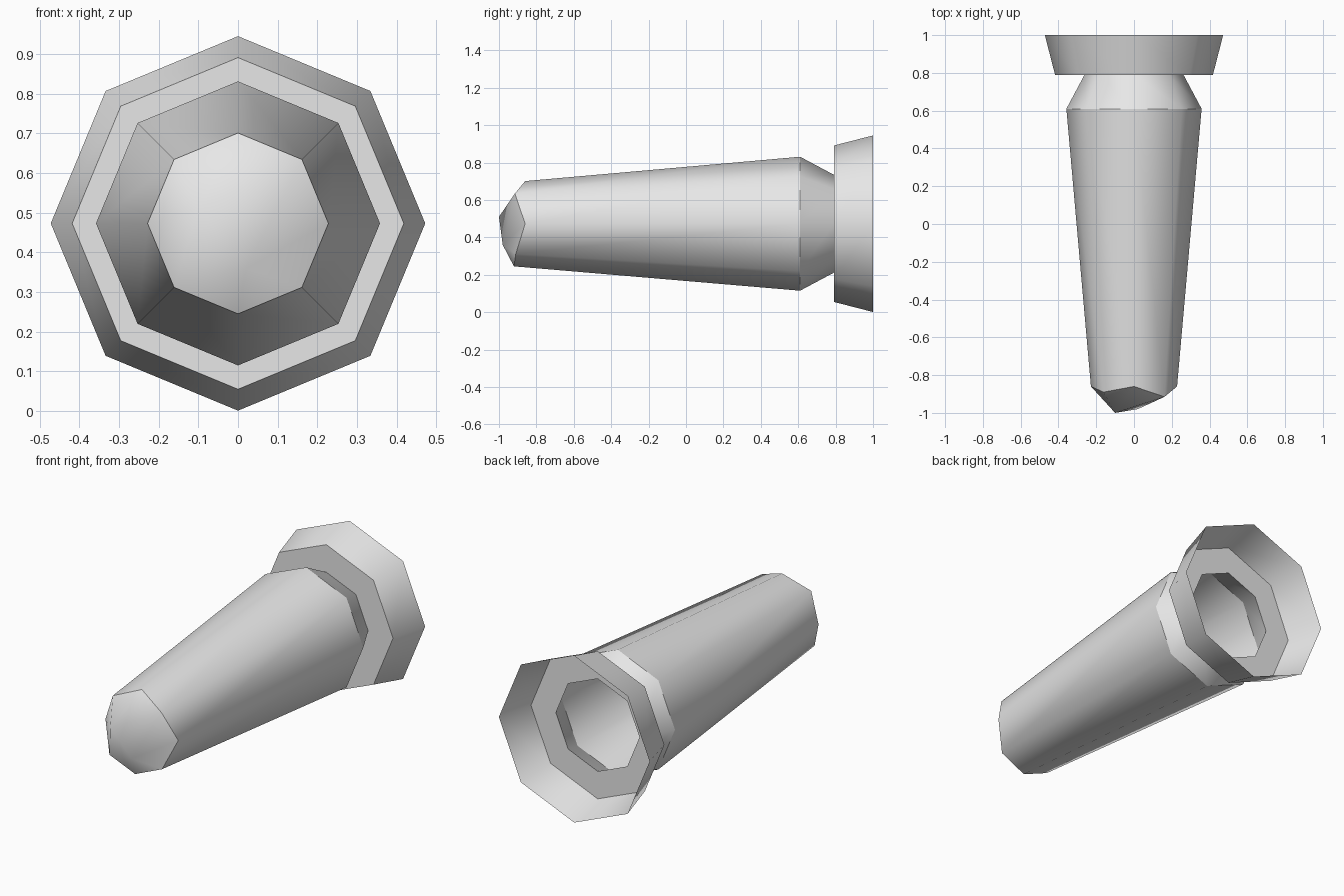
import bpy, bmesh, math

if "Cube" in bpy.data.objects:
    bpy.data.objects.remove(bpy.data.objects["Cube"])

CZ = 0.473   # height of the long axis
SIDES = 8

grey = bpy.data.materials.new("light_grey")
grey.diffuse_color = (0.8, 0.8, 0.8, 1)
grey.use_nodes = True
grey.node_tree.nodes["Principled BSDF"].inputs["Base Color"].default_value = grey.diffuse_color


def ring(r, y):
    """Octagon around the y axis; y is one number or one per corner."""
    ys = y if isinstance(y, list) else [y] * SIDES
    return [(r * math.cos(i * math.tau / SIDES), ys[i],
             CZ + r * math.sin(i * math.tau / SIDES)) for i in range(SIDES)]


def make(name, verts, faces, smooth=True):
    mesh = bpy.data.meshes.new(name)
    mesh.from_pydata(verts, [], faces)
    mesh.materials.append(grey)
    for p in mesh.polygons:
        p.use_smooth = smooth
    ob = bpy.data.objects.new(name, mesh)
    bpy.context.collection.objects.link(ob)
    return ob


def band(name, front, back, smooth=True):
    """Open eight-sided band, faces pointing outward."""
    faces = []
    for i in range(SIDES):
        j = (i + 1) % SIDES
        faces.append((i, j, j + SIDES, i + SIDES))
    return make(name, front + back, faces, smooth)


# uneven front edge, counted from +x over the top
tip_ring = ring(0.228, [-0.86, -0.915, -0.86, -0.89, -0.86, -0.92, -0.92, -0.91])

# rough broken tip: two raised points joined to the edge
P, Q = 8, 9
tip_verts = tip_ring + [(-0.10, -1.0, 0.51), (0.02, -0.98, 0.36)]
tip_faces = [(i + 1, i, P) for i in (1, 2, 3, 4)]
tip_faces += [((i + 1) % SIDES, i, Q) for i in (5, 6, 7, 0)]
tip_faces += [(1, Q, P), (5, P, Q)]
make("tip", tip_verts, tip_faces)

# tapered body, narrowing neck, shoulder plate and flared open rim
band("body", tip_ring, ring(0.358, 0.61))
band("neck", ring(0.358, 0.61), ring(0.262, 0.79))
band("shoulder", ring(0.262, 0.79), ring(0.418, 0.79), smooth=False)
band("rim", ring(0.418, 0.79), ring(0.472, 1.0))

# make the shoulder face the front
bm = bmesh.new()
plate = bpy.data.objects["shoulder"].data
bm.from_mesh(plate)
bm.normal_update()
bmesh.ops.reverse_faces(bm, faces=[f for f in bm.faces if f.normal.y > 0])
bm.to_mesh(plate)
bm.free()
